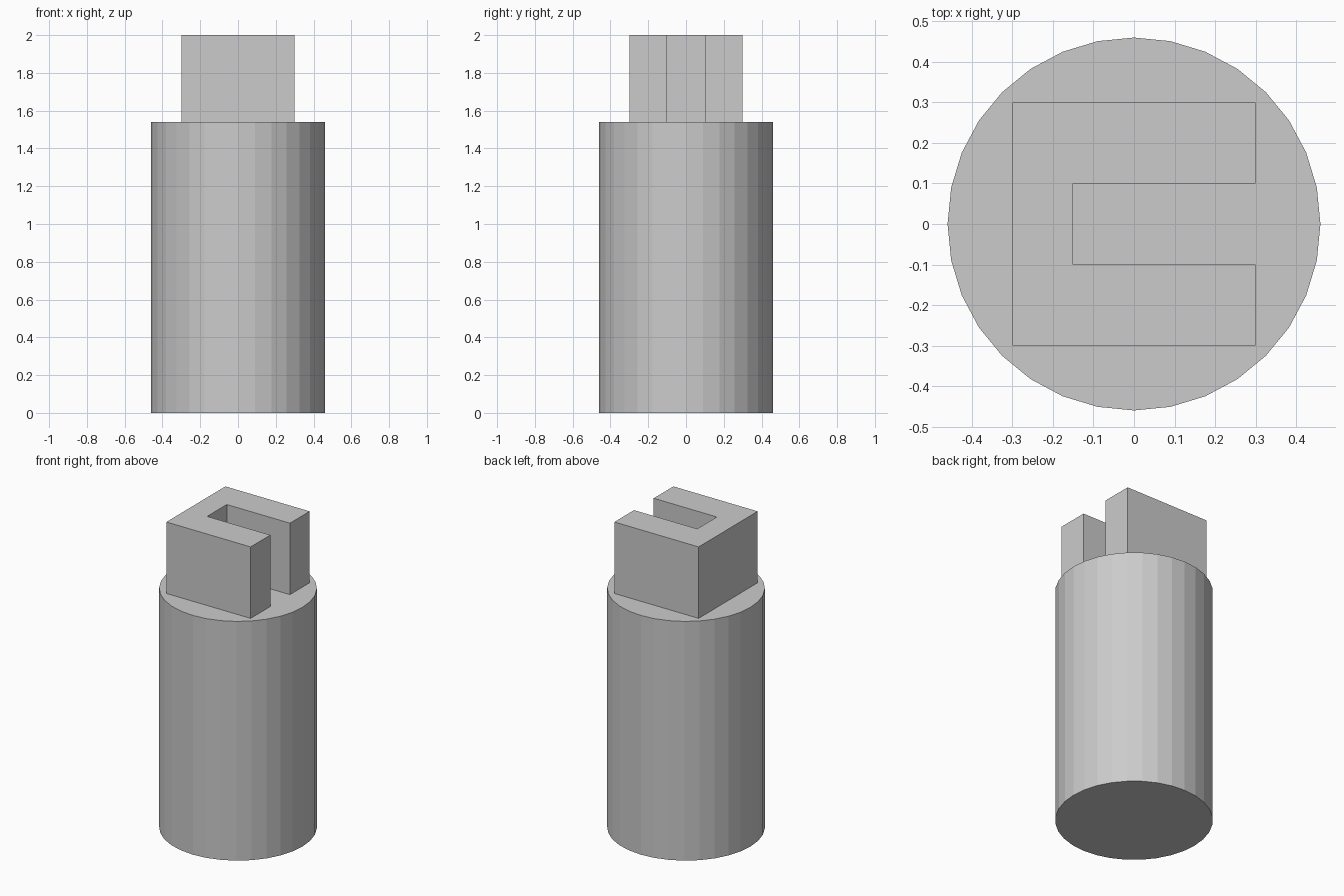
import bpy, bmesh
from math import cos, sin, tau

if "Cube" in bpy.data.objects:
    bpy.data.objects.remove(bpy.data.objects["Cube"])

SHOULDER_Z, TOP_Z = 1.54, 2.0
RADIUS, SIDES = 0.46, 32


def extrude_profile(name, points, z0, z1):
    """Flat-faced prism from a counter-clockwise outline."""
    bm = bmesh.new()
    base = bm.faces.new([bm.verts.new((x, y, z0)) for x, y in points])
    result = bmesh.ops.extrude_face_region(bm, geom=[base], use_keep_orig=True)
    top = [v for v in result["geom"] if isinstance(v, bmesh.types.BMVert)]
    bmesh.ops.translate(bm, verts=top, vec=(0, 0, z1 - z0))
    bmesh.ops.recalc_face_normals(bm, faces=bm.faces)
    mesh = bpy.data.meshes.new(name)
    bm.to_mesh(mesh)
    bm.free()
    obj = bpy.data.objects.new(name, mesh)
    bpy.context.collection.objects.link(obj)
    return obj


# Round shaft
circle = [(RADIUS * cos(tau * i / SIDES), RADIUS * sin(tau * i / SIDES))
          for i in range(SIDES)]
extrude_profile("shaft", circle, 0, SHOULDER_Z)

# Square head with a slot open towards +x
half, slot_half, slot_end = 0.3, 0.1, -0.15
lower = [(-half, -half), (half, -half), (half, -slot_half), (slot_end, -slot_half)]
upper = [(x, -y) for x, y in reversed(lower)]
extrude_profile("slotted_head", lower + upper, SHOULDER_Z, TOP_Z)
